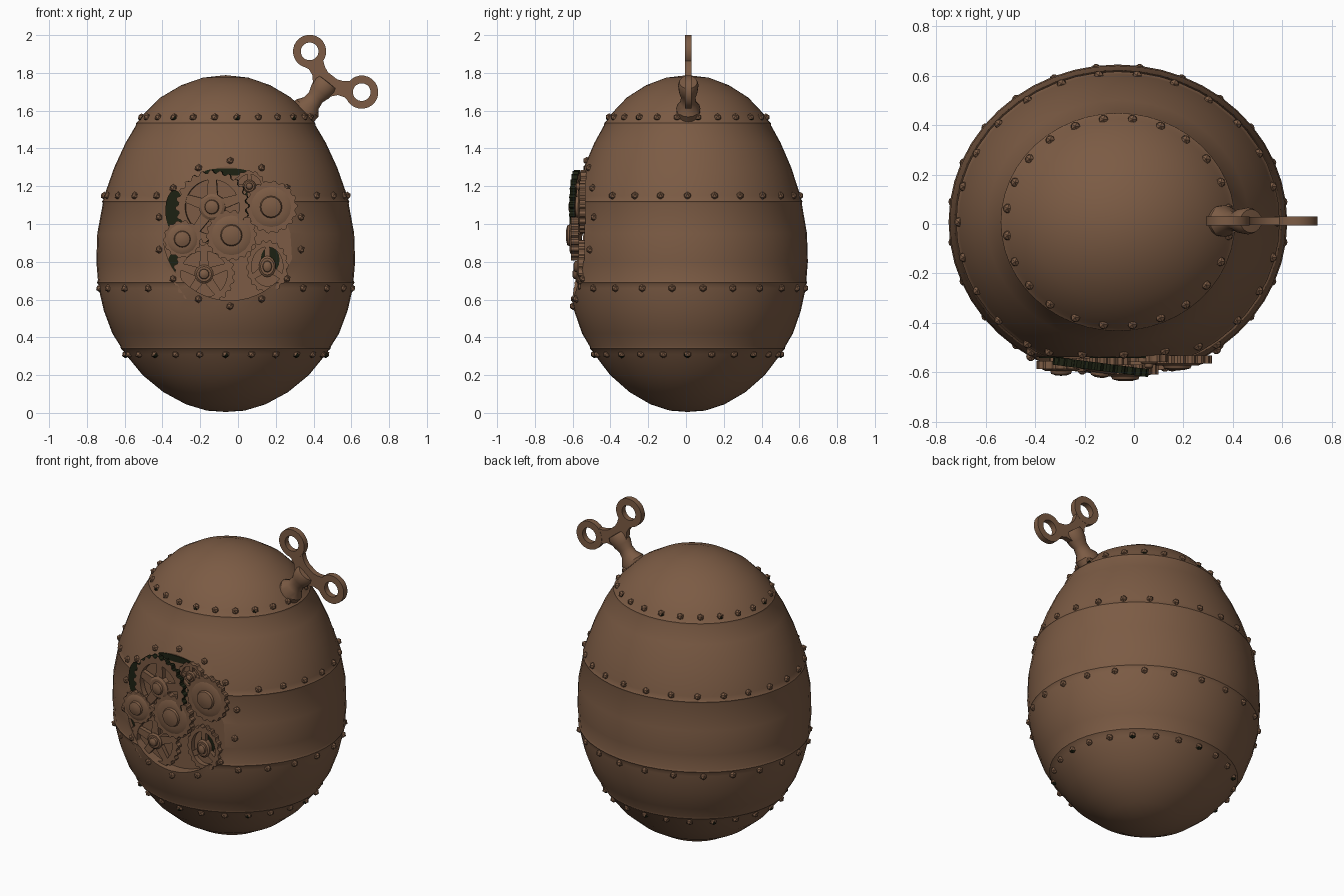
import bpy, bmesh, math
from mathutils import Vector, Matrix

if "Cube" in bpy.data.objects:
    bpy.data.objects.remove(bpy.data.objects["Cube"])

TAU = math.tau


def material(name, rgb):
    m = bpy.data.materials.new(name)
    m.diffuse_color = (*rgb, 1)
    m.use_nodes = True
    m.node_tree.nodes["Principled BSDF"].inputs["Base Color"].default_value = m.diffuse_color
    return m


BROWN = material("brown bronze", (0.20, 0.105, 0.058))
DARK = material("dark tarnish", (0.012, 0.015, 0.006))


def finish(bm, name, mat=BROWN, smooth=None):
    bmesh.ops.recalc_face_normals(bm, faces=bm.faces)
    me = bpy.data.meshes.new(name)
    bm.to_mesh(me)
    bm.free()
    ob = bpy.data.objects.new(name, me)
    bpy.context.collection.objects.link(ob)
    me.materials.append(mat)
    me.materials.append(DARK)
    bpy.ops.object.select_all(action='DESELECT')
    ob.select_set(True)
    bpy.context.view_layer.objects.active = ob
    if smooth:
        bpy.ops.object.shade_smooth_by_angle(angle=math.radians(smooth))
    return ob


def lathe(bm, prof, n=48, sy=1.0, mtx=Matrix()):
    """Revolve (radius, height) points about local z."""
    rings = []
    for r, z in prof:
        if r < 1e-5:
            rings.append([bm.verts.new(mtx @ Vector((0, 0, z)))])
        else:
            rings.append([bm.verts.new(mtx @ Vector((r * math.cos(TAU * i / n), r * sy * math.sin(TAU * i / n), z)))
                          for i in range(n)])
    for a, b in zip(rings, rings[1:]):
        for i in range(n):
            j = (i + 1) % n
            f = [a[i % len(a)], a[j % len(a)], b[j % len(b)], b[i % len(b)]]
            bm.faces.new(list(dict.fromkeys(f)))


def strip(bm, outer, inner, h, mtx):
    """Closed plate between two loops of equal length, local z from -h to h."""
    loops = [[bm.verts.new(mtx @ Vector((x, y, z))) for x, y in pts]
             for pts, z in ((outer, h), (inner, h), (inner, -h), (outer, -h))]
    n = len(outer)
    for k in range(4):
        a, b = loops[k], loops[(k + 1) % 4]
        for i in range(n):
            bm.faces.new([a[i], a[(i + 1) % n], b[(i + 1) % n], b[i]])


def prism(bm, pts, h, mtx):
    top = [bm.verts.new(mtx @ Vector((x, y, h))) for x, y in pts]
    bot = [bm.verts.new(mtx @ Vector((x, y, -h))) for x, y in pts]
    bm.faces.new(top)
    bm.faces.new(bot[::-1])
    for i in range(len(pts)):
        j = (i + 1) % len(pts)
        bm.faces.new([top[i], bot[i], bot[j], top[j]])


def circle(r, n, cx=0, cy=0, sx=1):
    return [(cx + r * sx * math.cos(TAU * i / n), cy + r * math.sin(TAU * i / n)) for i in range(n)]


# Egg shell profile (height, radius), with seam ridges added
CX, CY, SY = -0.065, 0.008, 0.93
PROFILE = [(0.005, 0), (0.012, 0.10), (0.045, 0.21), (0.11, 0.33), (0.2, 0.44), (0.31, 0.53), (0.42, 0.60),
           (0.54, 0.645), (0.66, 0.673), (0.8, 0.685), (0.95, 0.68), (1.15, 0.643), (1.3, 0.59), (1.43, 0.53),
           (1.57, 0.447), (1.67, 0.345), (1.735, 0.235), (1.775, 0.12), (1.788, 0)]


def radius(z):
    for (z0, r0), (z1, r1) in zip(PROFILE, PROFILE[1:]):
        if z0 <= z <= z1:
            return r0 + (r1 - r0) * (z - z0) / (z1 - z0)
    return 0


SEAMS = (0.34, 0.69, 1.12, 1.535)
pts = list(PROFILE)
for s in SEAMS:
    pts += [(s - 0.012, radius(s - 0.012)), (s, radius(s) + 0.006), (s + 0.012, radius(s + 0.012))]
pts.sort()
bm = bmesh.new()
lathe(bm, [(r, z) for z, r in pts], 48, SY, Matrix.Translation((CX, CY, 0)))
shell = finish(bm, "egg_shell", smooth=35)

# Round window cut into the front
WX, WZ, WR, FLOOR = -0.042, 0.95, 0.355, -0.538
FRONT = Matrix.Rotation(math.pi / 2, 4, 'X')   # local z becomes -y, local y becomes z
bm = bmesh.new()
prism(bm, circle(WR, 48), 0.25, Matrix.Translation((WX, FLOOR - 0.25, WZ)) @ FRONT)
cutter = finish(bm, "window_cutter")
cutter.hide_render = True
mod = shell.modifiers.new("window", 'BOOLEAN')
mod.object, mod.operation, mod.solver = cutter, 'DIFFERENCE', 'EXACT'
bpy.context.view_layer.objects.active = shell
bpy.ops.object.modifier_apply(modifier=mod.name)
bpy.data.objects.remove(cutter)


# Rivets in four rows and around the window
def surface_y(x, z):
    r = radius(z)
    return CY - SY * math.sqrt(max(0, r * r - (x - CX) ** 2))


spots = []
for row, (z, n) in enumerate(((0.31, 24), (0.66, 24), (1.15, 26), (1.565, 24))):
    for i in range(n):
        a = TAU * (i + 0.5 * (row % 2)) / n
        p = Vector((CX + radius(z) * math.cos(a), CY + SY * radius(z) * math.sin(a), z))
        if p.y > 0 or math.hypot(p.x - WX, z - WZ) > WR + 0.06:
            spots.append((p, row in (0, 3) and i % 3 == 0))
for i in range(14):
    a = TAU * (i + 0.5) / 14
    x, z = WX + 0.385 * math.cos(a), WZ + 0.385 * math.sin(a)
    spots.append((Vector((x, surface_y(x, z), z)), False))
bm = bmesh.new()
for p, tarnished in spots:
    new = bmesh.ops.create_icosphere(bm, subdivisions=1, radius=0.021, matrix=Matrix.Translation(p))["verts"]
    for f in {f for v in new for f in v.link_faces}:
        if tarnished and f.normal.z < 0.1 and f.index % 2 == 0 or tarnished and f.calc_center_median().z < p.z - 0.004:
            f.material_index = 1
finish(bm, "rivets")


# Clockwork gears: toothed rim, spokes, domed hub
def gear(name, x, z, y, r, teeth, spokes, hub, h=0.016, yaw=0.0, inner=0.74, sx=1.0, dark_rim=False):
    m = Matrix.Translation((x, y, z)) @ Matrix.Rotation(yaw, 4, 'Z') @ FRONT @ Matrix.Diagonal((sx, 1, 1, 1))
    bm = bmesh.new()
    n = teeth * 4
    outer = [((r if i % 4 < 2 else r * 0.92) * math.cos(TAU * i / n),
              (r if i % 4 < 2 else r * 0.92) * math.sin(TAU * i / n)) for i in range(n)]
    strip(bm, outer, circle(r * inner, n), h, m)
    if dark_rim:
        for f in bm.faces:
            c = m.inverted() @ f.calc_center_median()
            if abs(c.z) < h / 2 and c.xy.length > r * 0.85:
                f.material_index = 1
    for k in range(spokes):
        w = r * 0.11
        rot = Matrix.Rotation(TAU * k / spokes + math.pi / 2, 4, 'Z')
        prism(bm, [(0, -w * 1.5), (r * 0.8, -w), (r * 0.8, w), (0, w * 1.5)], h * 0.8, m @ rot)
    q = hub * r
    lathe(bm, [(0, -h), (q, -h), (q, h), (q * 0.8, h + 0.008), (q * 0.55, h + 0.008), (q * 0.5, h + 0.02),
               (q * 0.25, h + 0.027), (0, h + 0.028)], 16, 1, m)
    return finish(bm, name, smooth=30)


gear("upper_gear", -0.135, 1.09, -0.578, 0.195, 24, 5, 0.36, yaw=-0.13, dark_rim=True)
gear("centre_gear", -0.035, 0.94, -0.588, 0.135, 18, 0, 0.78, h=0.02)
gear("left_gear", -0.295, 0.92, -0.57, 0.10, 14, 0, 0.8)
gear("lower_gear", -0.18, 0.735, -0.558, 0.165, 22, 5, 0.3)
gear("lower_right_gear", 0.155, 0.775, -0.552, 0.14, 18, 3, 0.4, sx=0.8)
gear("upper_right_gear", 0.175, 1.09, -0.548, 0.14, 18, 0, 0.76)
gear("top_gear", 0.06, 1.2, -0.543, 0.085, 12, 4, 0.4)

# Dark gaps behind the gears
bm = bmesh.new()
for x, z, sx, sz in ((-0.335, 1.07, 0.05, 0.11), (0.06, 1.1, 0.035, 0.08), (-0.33, 0.80, 0.04, 0.05),
                     (0.17, 0.81, 0.05, 0.07), (-0.06, 1.275, 0.12, 0.02)):
    prism(bm, circle(sz, 16, sx=sx / sz), 0.003, Matrix.Translation((x, FLOOR - 0.001, z)) @ FRONT)
finish(bm, "dark_gaps", DARK)

# Winding key: local x across the bow, local y along the stem
U, V = Vector((0.616, 0, 0.788)), Vector((0.788, 0, -0.616))
N = V.cross(U)
KEY = Matrix((V, U, N)).transposed().to_4x4()
KEY.translation = Vector((0.36, 0.012, 1.605))
bm = bmesh.new()
for s in (-1, 1):
    strip(bm, circle(0.088, 24, s * 0.175, 0.255), circle(0.047, 24, s * 0.175, 0.255), 0.018, KEY)
half = [(0.03, 0.228), (0.06, 0.24), (0.09, 0.262), (0.108, 0.295), (0.122, 0.25), (0.132, 0.225), (0.155, 0.205),
        (0.165, 0.17), (0.12, 0.178), (0.085, 0.165), (0.055, 0.13)]
prism(bm, half + [(-x, y) for x, y in reversed(half)], 0.017, KEY)
finish(bm, "key_bow", smooth=30)
bm = bmesh.new()
stem = [(0, -0.06), (0.07, -0.05), (0.075, 0.01), (0.05, 0.045), (0.045, 0.085), (0.058, 0.12),
        (0.064, 0.165), (0.056, 0.185), (0, 0.188)]
lathe(bm, stem, 16, 0.85, KEY @ Matrix.Rotation(-math.pi / 2, 4, 'X'))
finish(bm, "key_stem", smooth=35)
